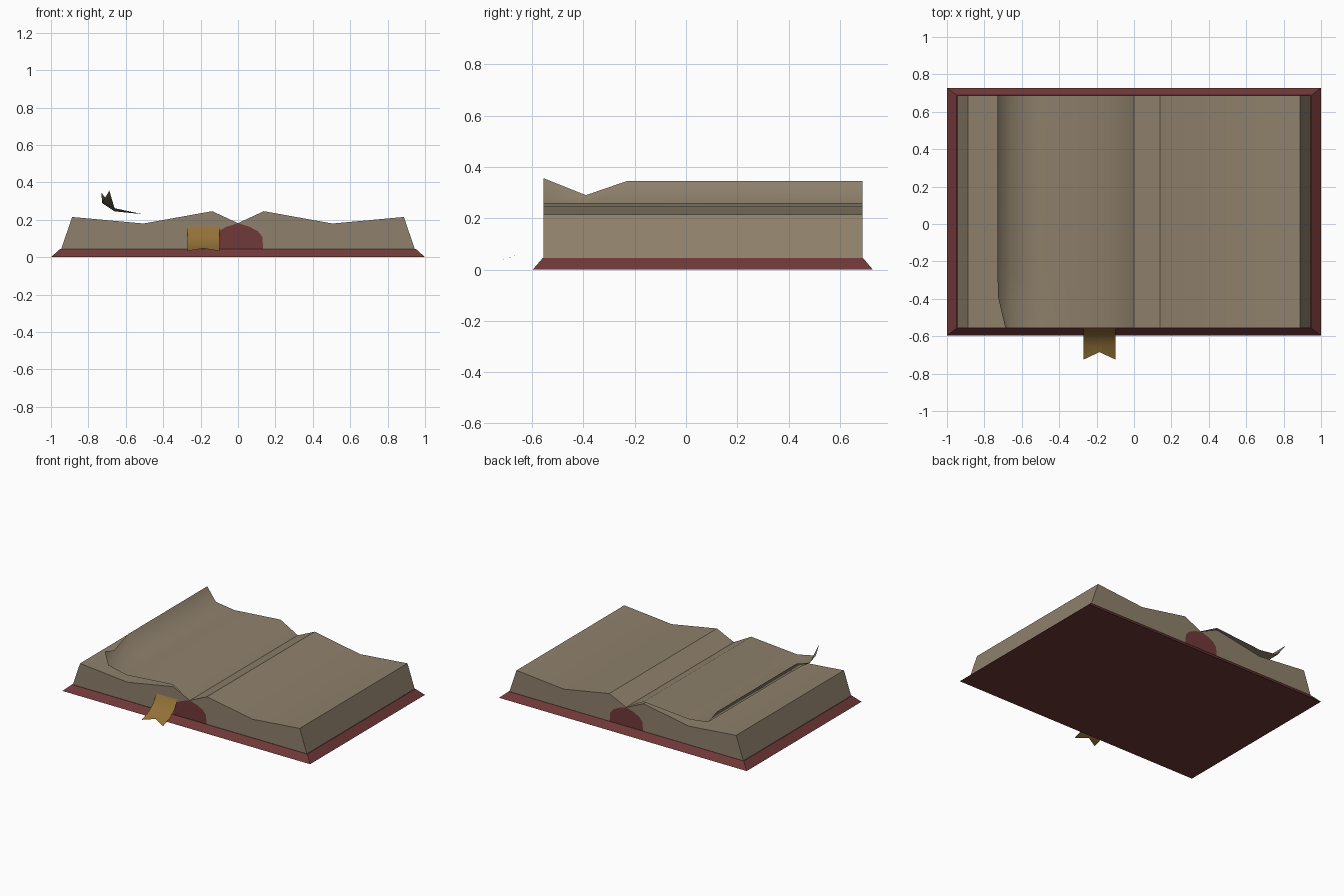
import bpy, bmesh, math

if "Cube" in bpy.data.objects:
    bpy.data.objects.remove(bpy.data.objects["Cube"])


def material(name, rgb):
    m = bpy.data.materials.new(name)
    m.diffuse_color = (*rgb, 1)
    m.use_nodes = True
    m.node_tree.nodes["Principled BSDF"].inputs["Base Color"].default_value = m.diffuse_color
    return m


PAPER = material("aged paper", (0.275, 0.22, 0.15))
LEATHER = material("dark red leather", (0.165, 0.041, 0.041))
GOLD = material("gold ribbon", (0.29, 0.165, 0.04))
FRONT, BACK = -0.555, 0.688


def finish(bm, name, mat, recalc=True, angle=30):
    if recalc:
        bmesh.ops.recalc_face_normals(bm, faces=bm.faces)
    me = bpy.data.meshes.new(name)
    bm.to_mesh(me)
    bm.free()
    ob = bpy.data.objects.new(name, me)
    bpy.context.collection.objects.link(ob)
    me.materials.append(mat)
    bpy.ops.object.select_all(action='DESELECT')
    ob.select_set(True)
    bpy.context.view_layer.objects.active = ob
    bpy.ops.object.shade_smooth_by_angle(angle=math.radians(angle))
    return ob


def loft(rings, name, mat, closed=True, angle=30):
    """Skin point rows; closed rows get end caps."""
    bm = bmesh.new()
    rows = [[bm.verts.new(p) for p in r] for r in rings]
    n = len(rows[0])
    for a, b in zip(rows, rows[1:]):
        for i in range(n if closed else n - 1):
            j = (i + 1) % n
            bm.faces.new((a[i], a[j], b[j], b[i]))
    if closed:
        bm.faces.new(rows[0])
        bm.faces.new(rows[-1])
    elif bm.faces:
        # open sheets face upward
        bm.normal_update()
        if sum(f.normal.z * f.calc_area() for f in bm.faces) < 0:
            bmesh.ops.reverse_faces(bm, faces=bm.faces)
    return finish(bm, name, mat, recalc=closed, angle=angle)


def extrude_xz(profile, y0, y1, name, mat):
    return loft([[(x, y, z) for x, z in profile] for y in (y0, y1)], name, mat)


def rect(x, y0, y1, z):
    return [(-x, y0, z), (x, y0, z), (x, y1, z), (-x, y1, z)]


# Cover: slab with sloped rim
loft([rect(1.0, -0.597, 0.728, 0.0), rect(0.95, -0.558, 0.69, 0.045)], "cover", LEATHER)

# Rounded spine lining under the gutter
arch = [(0.135, 0.045), (0.13, 0.11), (0.105, 0.14), (0.06, 0.163)]
extrude_xz(arch + [(0, 0.182)] + [(-x, z) for x, z in reversed(arch)],
           FRONT, BACK, "spine", LEATHER)

# Two page stacks, mirrored
stack = [(0.945, 0.044), (0.887, 0.215), (0.505, 0.18), (0.138, 0.246), (0, 0.182)]
for side, label in ((-1, "left"), (1, "right")):
    outline = stack + arch[::-1]
    extrude_xz([(side * x, z) for x, z in outline], FRONT, BACK, label + "_pages", PAPER)

# Loose sheet with a curling edge and a bent front corner
inner = [(0, 0.184), (-0.138, 0.26), (-0.51, 0.23)]
tails = [
    (FRONT, [(-0.66, 0.262), (-0.688, 0.356)]),
    (-0.39, [(-0.66, 0.245), (-0.727, 0.29)]),
    (-0.23, [(-0.66, 0.25), (-0.73, 0.345)]),
    (BACK, [(-0.66, 0.25), (-0.73, 0.345)]),
]
loft([[(x, y, z) for x, z in inner + tail] for y, tail in tails],
     "loose_sheet", PAPER, closed=False, angle=60)

# Ribbon bookmark with a swallow-tail end
path = [(FRONT - 0.003, 0.163), (-0.59, 0.105), (-0.645, 0.062)]
rows = [[(x, y, z) for x in (-0.27, -0.185, -0.098)] for y, z in path]
rows.append([(-0.27, -0.725, 0.033), (-0.185, -0.685, 0.047), (-0.098, -0.725, 0.033)])
loft(rows, "ribbon_bookmark", GOLD, closed=False, angle=60)
